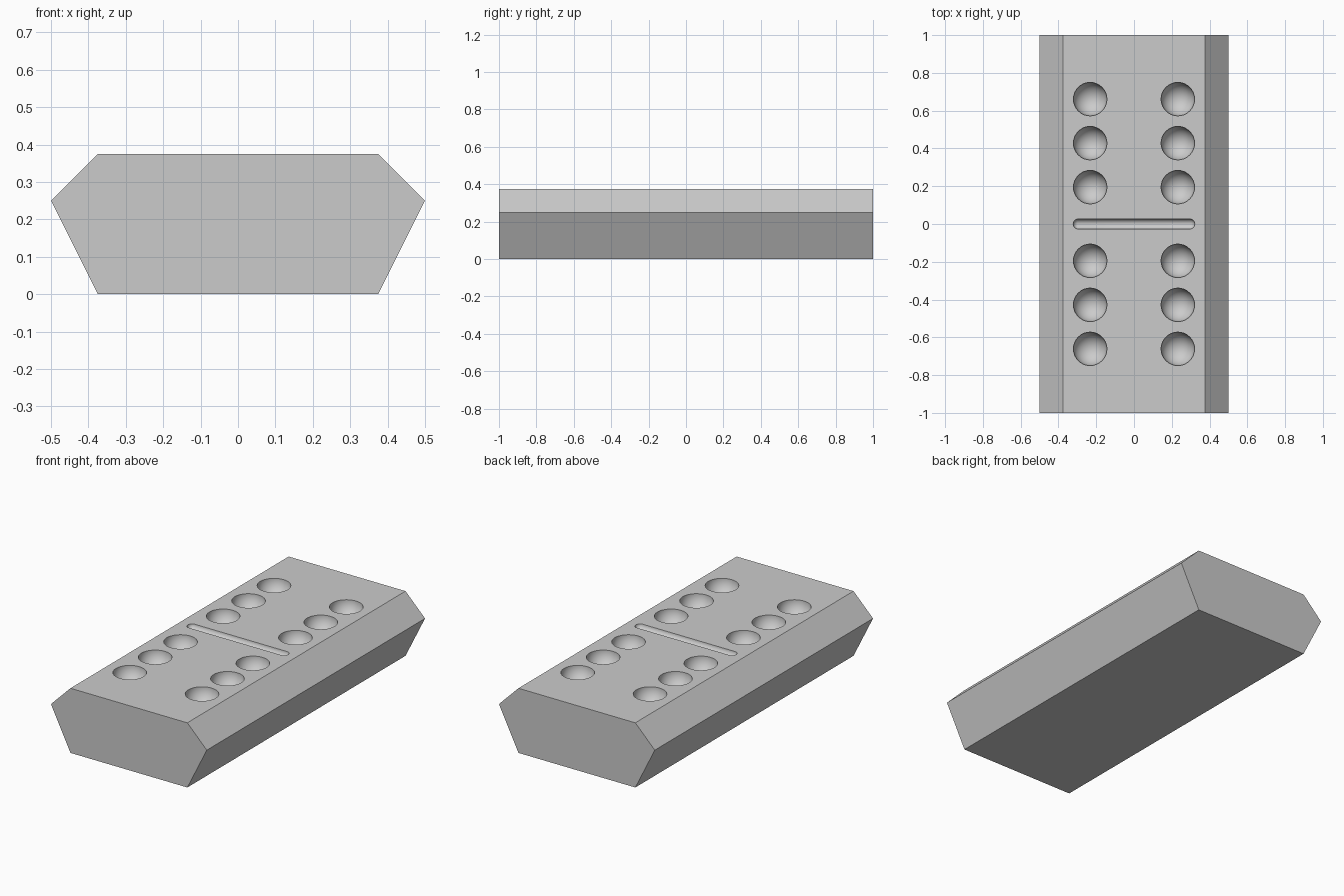
import bpy, bmesh, math
from mathutils import Matrix, Vector

if "Cube" in bpy.data.objects:
    bpy.data.objects.remove(bpy.data.objects["Cube"], do_unlink=True)

TOP = 0.375

grey = bpy.data.materials.new("light grey")
grey.use_nodes = True
grey.diffuse_color = (0.6, 0.6, 0.6, 1)
grey.node_tree.nodes["Principled BSDF"].inputs["Base Color"].default_value = (0.6, 0.6, 0.6, 1)


def make_object(name, bm):
    bmesh.ops.recalc_face_normals(bm, faces=bm.faces)
    mesh = bpy.data.meshes.new(name)
    bm.to_mesh(mesh)
    bm.free()
    mesh.materials.append(grey)
    obj = bpy.data.objects.new(name, mesh)
    bpy.context.collection.objects.link(obj)
    return obj


# Tile body: six-sided profile extruded along y
bm = bmesh.new()
half = [(0.375, 0), (0.5, 0.25), (0.375, TOP)]
profile = half + [(-x, z) for x, z in reversed(half)]
face = bm.faces.new([bm.verts.new((x, -1, z)) for x, z in profile])
ext = bmesh.ops.extrude_face_region(bm, geom=[face])
bmesh.ops.translate(bm, vec=(0, 2, 0),
                    verts=[g for g in ext["geom"] if isinstance(g, bmesh.types.BMVert)])
tile = make_object("domino_tile", bm)

# Cutters: twelve round pits and a round-ended groove
bm = bmesh.new()
for x in (-0.232, 0.232):
    for y in (0.195, 0.428, 0.661):
        for side in (-1, 1):
            bmesh.ops.create_uvsphere(bm, u_segments=32, v_segments=17, radius=0.089,
                                      matrix=Matrix.Translation((x, y * side, TOP)))
groove = bmesh.ops.create_uvsphere(bm, u_segments=24, v_segments=13, radius=0.027)["verts"]
for v in groove:
    v.co.z += math.copysign(0.295, v.co.z)
bmesh.ops.rotate(bm, verts=groove, cent=(0, 0, 0), matrix=Matrix.Rotation(math.pi / 2, 3, "Y"))
bmesh.ops.translate(bm, verts=groove, vec=Vector((0, 0, TOP)))
cutter = make_object("pit_cutter", bm)
cutter.hide_render = True

# Carve the tile, then drop the cutter
cut = tile.modifiers.new("pits", "BOOLEAN")
cut.operation = "DIFFERENCE"
cut.solver = "EXACT"
cut.object = cutter
bpy.context.view_layer.objects.active = tile
tile.select_set(True)
bpy.ops.object.modifier_apply(modifier=cut.name)
bpy.data.objects.remove(cutter, do_unlink=True)
bpy.ops.object.shade_smooth_by_angle(angle=math.radians(30))
